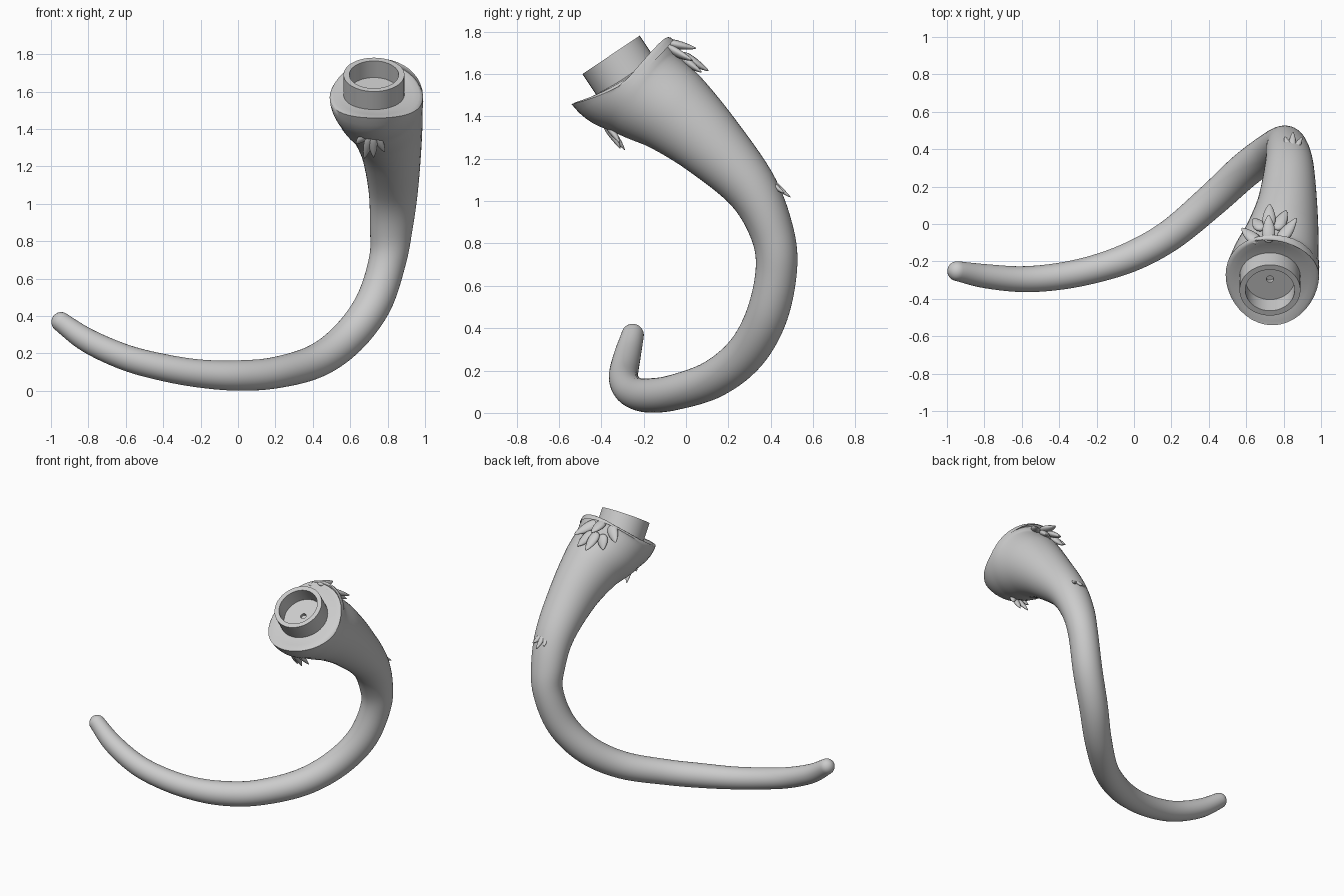
import bpy, bmesh, math
from mathutils import Vector

if "Cube" in bpy.data.objects:
    bpy.data.objects.remove(bpy.data.objects["Cube"])

SIDES, STEPS = 40, 7
AXIS = Vector((0, -0.555, 0.832))      # direction the plug points
UP = Vector((0, 0.832, 0.555))         # across the plug, towards the crest


def finish(bm, name, angle=40):
    bmesh.ops.recalc_face_normals(bm, faces=bm.faces)
    me = bpy.data.meshes.new(name)
    bm.to_mesh(me)
    bm.free()
    ob = bpy.data.objects.new(name, me)
    bpy.context.collection.objects.link(ob)
    bpy.ops.object.select_all(action='DESELECT')
    ob.select_set(True)
    bpy.context.view_layer.objects.active = ob
    bpy.ops.object.shade_smooth_by_angle(angle=math.radians(angle))
    return ob


def loft(bm, rings, caps=True, closed=False):
    rows = [[bm.verts.new(p) for p in r] for r in rings]
    pairs = list(zip(rows, rows[1:])) + ([(rows[-1], rows[0])] if closed else [])
    for a, b in pairs:
        for i in range(len(a)):
            j = (i + 1) % len(a)
            bm.faces.new((a[i], a[j], b[j], b[i]))
    if caps:
        bm.faces.new(rows[0])
        bm.faces.new(rows[-1])


def ring(c, u, v, ru, rv, drop=Vector((0, 0, 0))):
    out = []
    for i in range(SIDES):
        a = 2 * math.pi * i / SIDES
        out.append(c + u * ru * math.cos(a) + v * rv * math.sin(a) + drop * math.cos(a) ** 2)
    return out


# Tail centre line, head to tip: x, y, z, side radius, depth radius
path = [
    (.740, -.300, 1.610, .250, .285), (.757, -.200, 1.520, .237, .240),
    (.792, -.060, 1.425, .198, .207), (.820, .110, 1.275, .160, .167),
    (.830, .300, 1.070, .132, .126), (.820, .397, .880, .115, .105),
    (.800, .428, .700, .100, .098), (.725, .385, .470, .098, .098),
    (.590, .285, .285, .095, .095), (.420, .130, .160, .090, .090),
    (.200, -.055, .097, .084, .084), (.000, -.168, .082, .081, .081),
    (-.200, -.238, .092, .075, .075), (-.400, -.280, .125, .072, .072),
    (-.600, -.295, .178, .069, .069), (-.800, -.278, .267, .064, .064),
    (-.945, -.252, .368, .053, .053)]
first = (.757, -.335, 1.735, .25, .30)
last = (-1.08, -.23, .475, .045, .045)
pts = [first] + path + [last]


def spline(k, t):
    p, d = [], []
    for a, b, c, e in zip(*pts[k:k + 4]):
        m, n = (c - a) / 2, (e - b) / 2
        q, r = 3 * (c - b) - 2 * m - n, 2 * (b - c) + m + n
        p.append(b + m * t + q * t * t + r * t ** 3)
        d.append(m + 2 * q * t + 3 * r * t * t)
    return p, Vector(d[:3]).normalized()


# Tail body with flared, saddle-shaped head and rounded tip
SAG = -AXIS * 0.05
rim = Vector(path[0][:3])
X = Vector((1, 0, 0))
rings = []
for s, lift in ((.1, -.03), (.55, -.02), (.8, -.008), (.92, .004), (.975, .005)):
    rings.append(ring(rim + AXIS * lift, X, UP, .25 * s, .285 * s, SAG * s ** 3))
u = X
samples = [(k, i / STEPS) for k in range(len(path) - 1) for i in range(STEPS)]
samples.append((len(path) - 2, 1.0))
for k, t in samples:
    p, d = spline(k, t)
    u = (u - d * u.dot(d)).normalized()
    v = u.cross(d)
    fade = (1 - t) ** 2 if k == 0 else 0
    c = Vector(p[:3])
    rings.append(ring(c, u, v, p[3], p[4], SAG * fade))
for i in range(1, 7):
    a = i * math.pi / 2 / 6.3
    r = .053 * math.cos(a)
    rings.append(ring(c + d * .053 * math.sin(a), u, v, r, r))
bm = bmesh.new()
loft(bm, rings)
finish(bm, "tail_body", 60)

# Hollow connector plug
plug = Vector((.727, -.30, 1.61))
profile = [(.163, -.07), (.163, .097), (.132, .097), (.132, -.01), (.02, -.01), (.02, -.07)]
bm = bmesh.new()
loft(bm, [ring(plug + AXIS * h, X, UP, r, r) for r, h in profile])
finish(bm, "connector_plug", 30)


# Fur tufts: flattened pointed locks lying on the surface
def lock(bm, base, tip, normal, width, thick):
    base, tip = Vector(base), Vector(tip)
    along = tip - base
    side = along.cross(Vector(normal)).normalized()
    out = side.cross(along).normalized()
    res = bmesh.ops.create_uvsphere(bm, u_segments=14, v_segments=12, radius=1)
    for vert in res['verts']:
        x, y, z = vert.co
        f = (z + 1) / 2
        taper = (1.15 - f) ** 0.5
        curl = .012 * f * f
        vert.co = base + along * f + side * x * width * taper + out * (y * thick * taper + curl)


def tuft(name, normal, width, thick, locks):
    bm = bmesh.new()
    for base, tip in locks:
        lock(bm, base, tip, normal, width, thick)
    finish(bm, name, 60)


tuft("crest_tuft", (0, .75, .65), .042, .024, [
    ((.72, -.10, 1.755), (.72, .045, 1.71)),
    ((.67, -.10, 1.735), (.575, -.03, 1.655)),
    ((.77, -.10, 1.735), (.87, .025, 1.655)),
    ((.72, -.02, 1.70), (.725, .10, 1.605)),
    ((.69, -.03, 1.69), (.64, .02, 1.605)),
    ((.76, -.03, 1.69), (.815, .065, 1.60))])
tuft("under_tuft", (0, -.5, -.85), .028, .02, [
    ((.71, -.39, 1.37), (.675, -.28, 1.25)),
    ((.72, -.39, 1.37), (.725, -.30, 1.255)),
    ((.73, -.38, 1.37), (.785, -.305, 1.285)),
    ((.69, -.38, 1.37), (.63, -.33, 1.33))])
tuft("back_tuft", (0, .85, .5), .022, .015, [
    ((.845, .40, 1.10), (.85, .485, 1.01)),
    ((.835, .40, 1.09), (.805, .46, 1.03)),
    ((.855, .40, 1.09), (.90, .455, 1.03))])
